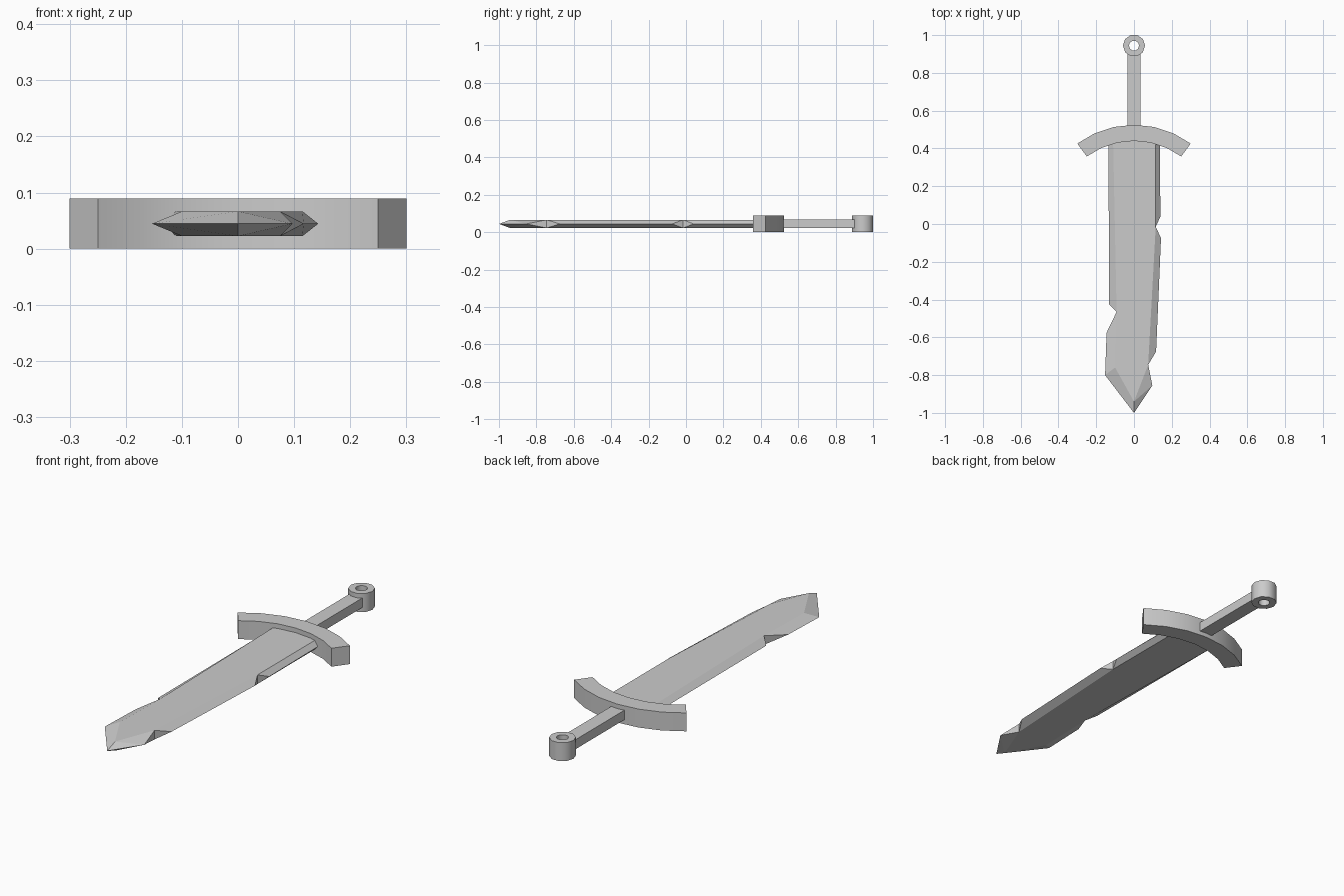
import bpy, bmesh, math

cube = bpy.data.objects.get("Cube")
if cube:
    bpy.data.objects.remove(cube, do_unlink=True)

steel = bpy.data.materials.new("grey_steel")
steel.use_nodes = True
GREY = (0.6, 0.6, 0.6, 1)
steel.diffuse_color = GREY
steel.node_tree.nodes["Principled BSDF"].inputs["Base Color"].default_value = GREY

MID, HALF, HEIGHT = 0.0445, 0.022, 0.089   # centre plane, blade half thickness, full height


def finish(name, bm, smooth=False):
    bmesh.ops.remove_doubles(bm, verts=bm.verts, dist=1e-5)
    bmesh.ops.recalc_face_normals(bm, faces=bm.faces)
    mesh = bpy.data.meshes.new(name)
    bm.to_mesh(mesh)
    bm.free()
    mesh.materials.append(steel)
    obj = bpy.data.objects.new(name, mesh)
    bpy.context.collection.objects.link(obj)
    if smooth:
        bpy.ops.object.select_all(action='DESELECT')
        obj.select_set(True)
        bpy.context.view_layer.objects.active = obj
        bpy.ops.object.shade_smooth_by_angle(angle=math.radians(40))


def arc(radius, start, end, steps, cy):
    angles = [start + (end - start) * i / steps for i in range(steps + 1)]
    return [(radius * math.cos(a), cy + radius * math.sin(a)) for a in angles]


def band(name, outer, inner, closed):
    """Flat strip between two matching paths, full height."""
    bm = bmesh.new()
    rings = [[bm.verts.new((ox, oy, 0)), bm.verts.new((ox, oy, HEIGHT)),
              bm.verts.new((ix, iy, HEIGHT)), bm.verts.new((ix, iy, 0))]
             for (ox, oy), (ix, iy) in zip(outer, inner)]
    for a, b in zip(rings, rings[1:]):
        for k in range(4):
            n = (k + 1) % 4
            bm.faces.new((a[k], a[n], b[n], b[k]))
    if not closed:
        bm.faces.new(rings[0])
        bm.faces.new(rings[-1])
    finish(name, bm, True)


# Blade: cutting edge point, then matching point of the flat
# (flat points repeat beside each notch so the bevels meet there)
left_notch, right_notch, low_notch = (-0.092, -0.465), (0.115, -0.015), (0.075, -0.745)
blade = [((-0.135, 0.46), (-0.111, 0.46)),
         ((-0.132, -0.425), left_notch),
         (left_notch, left_notch),
         ((-0.145, -0.575), left_notch),
         ((-0.153, -0.80), (-0.10, -0.76)),
         ((0, -1), (0, -0.94)),
         ((0.097, -0.855), low_notch),
         (low_notch, low_notch),
         ((0.117, -0.675), low_notch),
         ((0.143, -0.075), right_notch),
         (right_notch, right_notch),
         ((0.14, 0.04), right_notch),
         ((0.136, 0.46), (0.115, 0.46))]
bm = bmesh.new()
edge = [bm.verts.new((x, y, MID)) for (x, y), _ in blade]
for side in (HALF, -HALF):
    made = {}
    for _, p in blade:
        if p not in made:
            made[p] = bm.verts.new((*p, MID + side))
    bm.faces.new(list(made.values()))
    flat = [made[p] for _, p in blade]
    for i in range(len(blade)):
        j = (i + 1) % len(blade)
        if flat[i] == flat[j]:
            bm.faces.new((edge[i], edge[j], flat[i]))
        elif i == 5:
            # right side of the tip folds along a diagonal
            bm.faces.new((edge[i], edge[j], flat[i]))
            bm.faces.new((flat[i], edge[j], flat[j]))
        else:
            bm.faces.new((edge[i], edge[j], flat[j], flat[i]))
finish("blade", bm)

# Curved guard
spread = math.radians(36.5)
a0, a1 = math.pi / 2 - spread, math.pi / 2 + spread
band("guard", arc(0.505, a0, a1, 6, 0.02), arc(0.42, a0, a1, 6, 0.02), False)

# Ring pommel
band("pommel_ring", arc(0.0585, 0, math.tau, 10, 0.9443),
     arc(0.027, 0, math.tau, 10, 0.9443), True)

# Grip
bm = bmesh.new()
bmesh.ops.create_cube(bm, size=1)
for v in bm.verts:
    v.co = (v.co.x * 0.07, 0.7 + v.co.y * 0.4, MID + v.co.z * 0.046)
finish("grip", bm)
